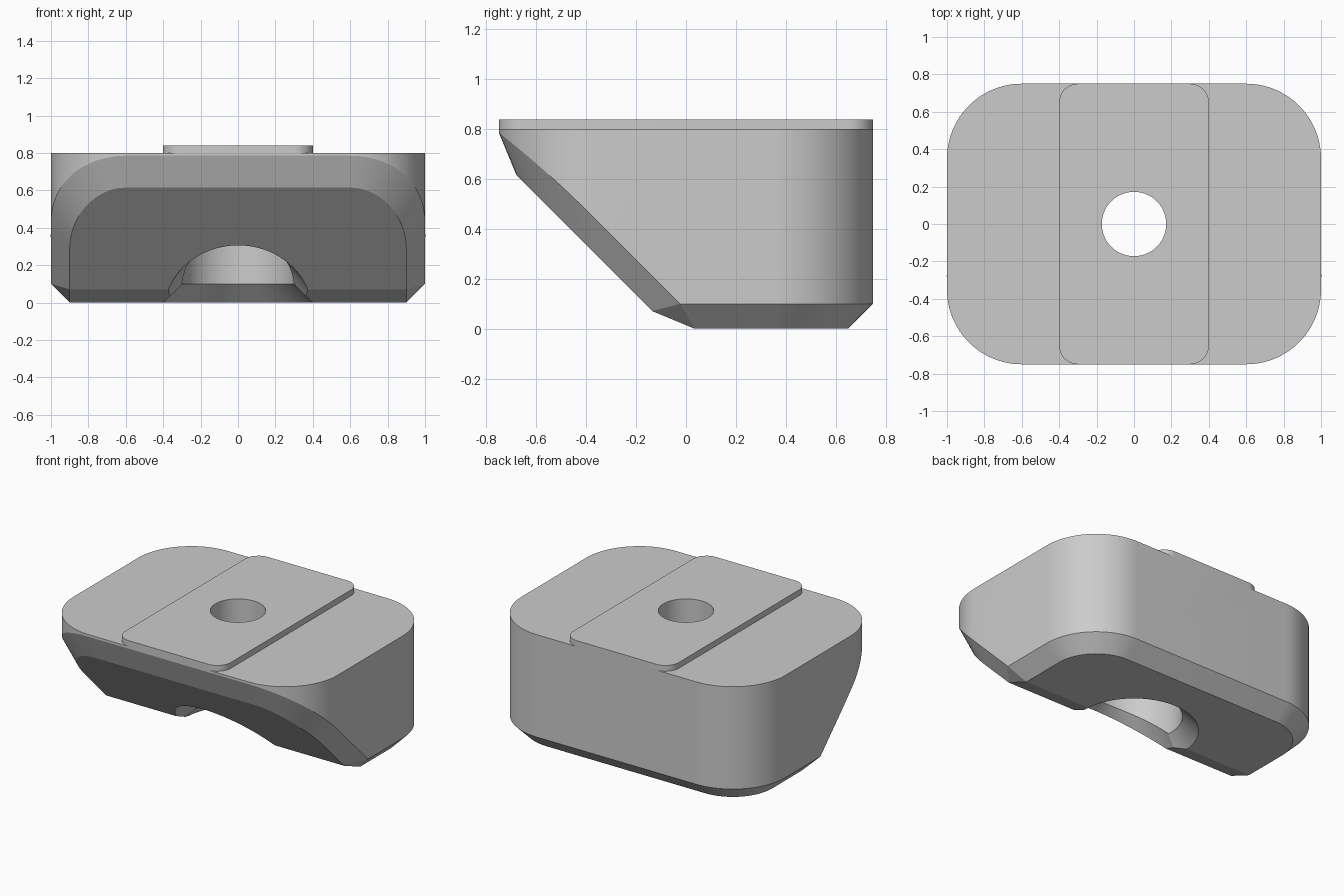
import bpy, bmesh
from math import sin, cos, pi, sqrt, hypot
from mathutils import Vector

cube = bpy.data.objects.get("Cube")
if cube:
    bpy.data.objects.remove(cube, do_unlink=True)

SLANT = -0.065      # the sloping front lies on y + z = SLANT
CHAMFER = 0.1
SIDES = 96

grey = bpy.data.materials.new("light_grey")
grey.use_nodes = True
grey.diffuse_color = (0.6, 0.6, 0.6, 1)
grey.node_tree.nodes["Principled BSDF"].inputs["Base Color"].default_value = (0.6, 0.6, 0.6, 1)


def add_object(name, bm):
    bmesh.ops.recalc_face_normals(bm, faces=bm.faces)
    mesh = bpy.data.meshes.new(name)
    bm.to_mesh(mesh)
    bm.free()
    mesh.materials.append(grey)
    obj = bpy.data.objects.new(name, mesh)
    bpy.context.collection.objects.link(obj)
    return obj


def rounded_block(hx, hy, radius, z0, z1, steps=24):
    """Upright prism with a rounded rectangle outline."""
    bm = bmesh.new()
    outline = []
    for i, (sx, sy) in enumerate([(1, 1), (-1, 1), (-1, -1), (1, -1)]):
        for k in range(steps + 1):
            a = (i + k / steps) * pi / 2
            outline.append(bm.verts.new((sx * (hx - radius) + radius * cos(a),
                                         sy * (hy - radius) + radius * sin(a), z0)))
    face = bm.faces.new(outline)
    top = bmesh.ops.extrude_face_region(bm, geom=[face])["geom"]
    bmesh.ops.translate(bm, vec=(0, 0, z1 - z0),
                        verts=[g for g in top if isinstance(g, bmesh.types.BMVert)])
    bmesh.ops.recalc_face_normals(bm, faces=bm.faces)
    return bm


def loft(name, rings, tip=None):
    """Closed solid through rings of points; the first ring may end in a tip."""
    bm = bmesh.new()
    rings = [[bm.verts.new(p) for p in ring] for ring in rings]
    for low, high in zip(rings, rings[1:]):
        for i in range(SIDES):
            j = (i + 1) % SIDES
            bm.faces.new((low[i], low[j], high[j], high[i]))
    bm.faces.new(rings[-1])
    if tip:
        point = bm.verts.new(tip)
        for i in range(SIDES):
            bm.faces.new((rings[0][(i + 1) % SIDES], rings[0][i], point))
    else:
        bm.faces.new(rings[0])
    return add_object(name, bm)


ANGLES = [2 * pi * i / SIDES for i in range(SIDES)]


def circle(radius, z):
    return [Vector((radius * cos(a), radius * sin(a), z)) for a in ANGLES]


def combine(target, other, operation):
    mod = target.modifiers.new("combine", 'BOOLEAN')
    mod.operation, mod.solver, mod.object = operation, 'EXACT', other
    other.hide_render = True
    bpy.context.view_layer.objects.active = target
    bpy.ops.object.modifier_apply(modifier=mod.name)
    bpy.data.objects.remove(other, do_unlink=True)


# Body: rounded block, sloping front, chamfered lower edges
bm = rounded_block(1, 0.75, 0.4, 0, 0.8)
cut = bmesh.ops.bisect_plane(bm, geom=bm.verts[:] + bm.edges[:] + bm.faces[:],
                             plane_co=(0, 0, SLANT), plane_no=(0, -1, -1), clear_outer=True)
bmesh.ops.holes_fill(bm, edges=[e for e in bm.edges if e.is_boundary], sides=0)
bmesh.ops.recalc_face_normals(bm, faces=bm.faces)
bm.normal_update()
lower_edges = {e for f in bm.faces if f.normal.z < -0.5 for e in f.edges}
bmesh.ops.bevel(bm, geom=list(lower_edges), offset=CHAMFER, offset_type='OFFSET',
                segments=1, profile=0.5, affect='EDGES', clamp_overlap=False)
body = add_object("clamp_body", bm)

# Raised locating tongue on top
tongue = add_object("tongue", rounded_block(0.4, 0.75, 0.1, 0.8, 0.84, 12))
combine(body, tongue, 'UNION')

# Counterbore with a chamfered mouth on the slope
R = 0.3
inner, outer = [], []
for a in ANGLES:
    y = R * sin(a)
    wall = Vector((R * cos(a), y, SLANT - y + CHAMFER * sqrt(1 + cos(a) ** 2)))
    n = hypot(sqrt(2) * cos(a), sin(a))
    ry = y + CHAMFER * sin(a) / n / sqrt(2)
    rim = Vector((R * cos(a) + CHAMFER * sqrt(2) * cos(a) / n, ry, SLANT - ry))
    inner.append(wall)
    outer.append(wall + (rim - wall) * 1.3)
counterbore = loft("counterbore_cutter", [outer, inner, circle(R, 0.5)], tip=(0, -0.3, -0.365))
combine(body, counterbore, 'DIFFERENCE')

# Chamfered mouth on the flat underside
countersink = loft("countersink_cutter", [circle(0.45, -0.05), circle(0.2, 0.2)])
combine(body, countersink, 'DIFFERENCE')

# Bolt hole through the top
bolt_hole = loft("bolt_hole_cutter", [circle(0.172, 0.3), circle(0.172, 1)])
combine(body, bolt_hole, 'DIFFERENCE')

# Smooth curves, crisp chamfers
bpy.ops.object.select_all(action='DESELECT')
body.select_set(True)
bpy.context.view_layer.objects.active = body
bpy.ops.object.shade_smooth_by_angle(angle=0.25)
